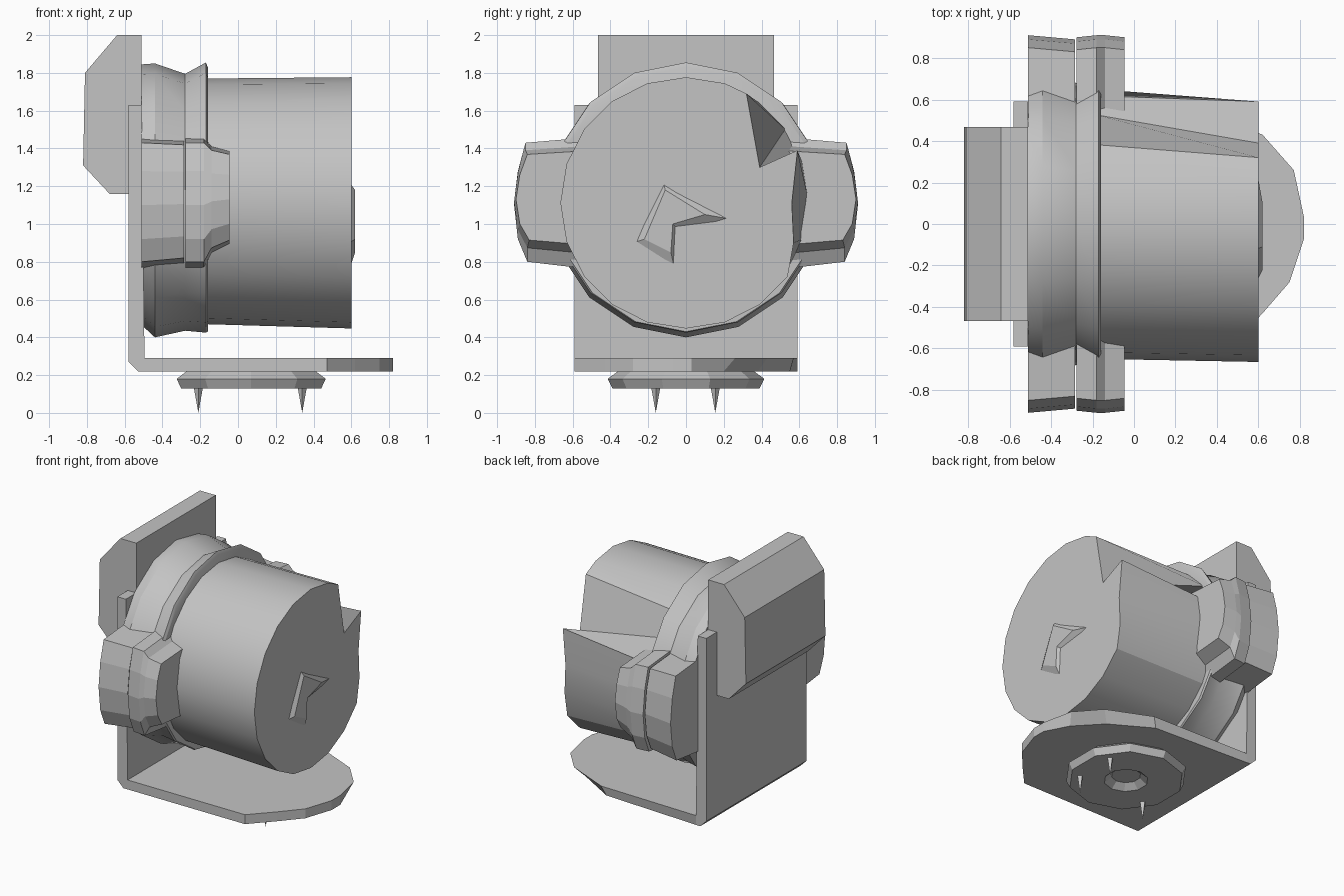
import bpy
import bmesh
import math
from mathutils import Vector

old = bpy.data.objects.get("Cube")
if old:
    bpy.data.objects.remove(old)

GREY = (0.55, 0.55, 0.55, 1)
metal = bpy.data.materials.new("grey metal")
metal.use_nodes = True
metal.diffuse_color = GREY
metal.node_tree.nodes["Principled BSDF"].inputs["Base Color"].default_value = GREY


def finish(bm, name, smooth=None):
    bmesh.ops.recalc_face_normals(bm, faces=bm.faces)
    mesh = bpy.data.meshes.new(name)
    bm.to_mesh(mesh)
    bm.free()
    mesh.materials.append(metal)
    obj = bpy.data.objects.new(name, mesh)
    bpy.context.collection.objects.link(obj)
    if smooth:
        bpy.ops.object.select_all(action="DESELECT")
        obj.select_set(True)
        bpy.context.view_layer.objects.active = obj
        bpy.ops.object.shade_smooth_by_angle(angle=math.radians(smooth))
    return obj


def loft(name, rings, smooth=None):
    """Skin a list of equal point rings and cap both ends."""
    bm = bmesh.new()
    rows = [[bm.verts.new(p) for p in ring] for ring in rings]
    n = len(rows[0])
    for a, b in zip(rows, rows[1:]):
        for i in range(n):
            j = (i + 1) % n
            bm.faces.new((a[i], a[j], b[j], b[i]))
    bm.faces.new(rows[0])
    bm.faces.new(rows[-1])
    return finish(bm, name, smooth)


def extrude_y(name, profile, half):
    return loft(name, [[(x, y, z) for x, z in profile] for y in (-half, half)])


def circle_x(x, radius, zc, sides):
    """Ring around the x axis, starting at +y."""
    angles = [2 * math.pi * i / sides for i in range(sides)]
    return [Vector((x, radius * math.cos(a), zc + radius * math.sin(a))) for a in angles]


def circle_z(z, radius, xc, sides):
    angles = [2 * math.pi * (i + 0.5) / sides for i in range(sides)]
    return [(xc + radius * math.cos(a), radius * math.sin(a), z) for a in angles]


# Motor body, with a wedge notch opening toward the free end
back = circle_x(-0.18, 0.65, 1.12, 20)
front = circle_x(0.6, 0.665, 1.112, 20)
for index, y, z in ((-1, 0.57, 0.9), (0, 0.56, 1.11), (1, 0.59, 1.39),
                    (2, 0.39, 1.30), (3, 0.32, 1.69)):
    front[index].y, front[index].z = y, z
loft("motor_body", [back, front], 25)

# Shallow shaft boss on the end face
loft("shaft_boss", [[(0.59, y, z) for y, z in
                     ((-0.12, 1.22), (0.27, 1.02), (-0.05, 0.98), (-0.06, 0.76), (-0.28, 0.9))],
                    [(0.62, y, z) for y, z in
                     ((-0.11, 1.18), (0.1, 1.05), (-0.07, 1.0), (-0.08, 0.85), (-0.22, 0.92))]])

# Rear flange ring and front band: x, radius, centre height
flange = ((-0.51, 0.69, 1.155), (-0.44, 0.725, 1.125), (-0.28, 0.68, 1.115),
          (-0.17, 0.715, 1.14), (-0.16, 0.7, 1.13))
loft("flange", [circle_x(x, r, zc, 16) for x, r, zc in flange], 25)

# Clamp ears, two halves on each side
EAR = ((0.5, 1.46), (0.85, 1.43), (0.89, 1.28), (0.91, 1.1),
       (0.89, 0.92), (0.84, 0.8), (0.5, 0.76))


def ear_ring(x, side, height, inset):
    return [(x, side * (y - inset), 1.21 + (z - 1.21) * height) for y, z in EAR]


for side, word in ((1, "left"), (-1, "right")):
    loft(word + "_rear_ear", [ear_ring(-0.51, side, 1, 0), ear_ring(-0.285, side, 0.95, 0.02)])
    loft(word + "_front_ear", [ear_ring(-0.277, side, 1, 0.01), ear_ring(-0.18, side, 1, 0.0),
                               ear_ring(-0.14, side, 0.82, 0.0),
                               ear_ring(-0.045, side, 0.72, 0.01)])

# Upright bracket plate with a chamfered heel
extrude_y("bracket_upright", ((-0.58, 1.63), (-0.51, 1.63), (-0.495, 0.29), (-0.495, 0.22),
                              (-0.53, 0.22), (-0.58, 0.27)), 0.59)

# Horizontal bracket plate: rounded free end, undercut along its far corner
top_edge = [(-0.53, 0.59), (-0.53, -0.59), (0.47, -0.59), (0.62, -0.43), (0.75, -0.28),
            (0.82, -0.07), (0.82, 0.03), (0.77, 0.26), (0.62, 0.43), (0.3, 0.57)]
low_edge = top_edge[:7] + [(0.73, 0.2), (0.56, 0.38), (0.27, 0.55)]
loft("bracket_base", [[(x, y, z) for x, y in edge]
                      for edge, z in ((low_edge, 0.22), (top_edge, 0.29))])

# Junction box behind the upright
extrude_y("junction_box", ((-0.51, 2.0), (-0.64, 2.0), (-0.81, 1.8), (-0.82, 1.31),
                           (-0.68, 1.16), (-0.51, 1.16)), 0.467)

# Mounting disc with a central recess
disc = ((0.22, 0.36), (0.18, 0.415), (0.13, 0.39), (0.13, 0.15), (0.17, 0.1))
loft("mounting_disc", [circle_z(z, r, 0.07, 10) for z, r in disc])

# Pointed studs under the disc
for number, (x, y) in enumerate(((-0.21, -0.16), (0.34, -0.16), (0.34, 0.155))):
    bm = bmesh.new()
    bmesh.ops.create_cone(bm, cap_ends=True, segments=4, radius1=0.0, radius2=0.025, depth=0.14)
    bmesh.ops.translate(bm, verts=bm.verts, vec=(x, y, 0.07))
    finish(bm, "stud_%d" % (number + 1))
